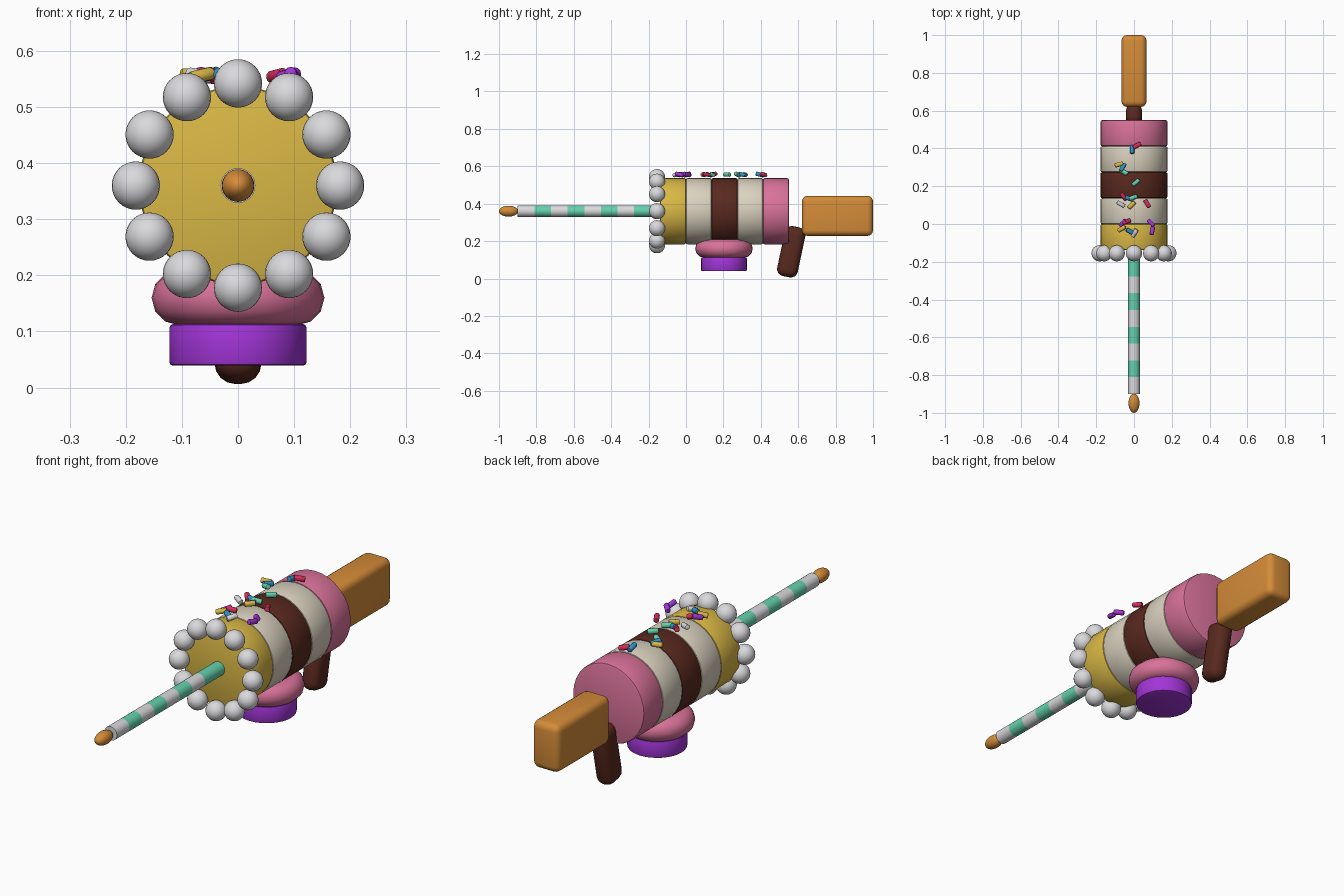
import bpy, math, random
from mathutils import Vector

cube = bpy.data.objects.get("Cube")
if cube:
    bpy.data.objects.remove(cube, do_unlink=True)

random.seed(4)
AXIS_Z = 0.36
ALONG_Y = (math.pi / 2, 0, 0)


def material(name, *rgb):
    m = bpy.data.materials.new(name)
    m.use_nodes = True
    m.diffuse_color = (*rgb, 1)
    m.node_tree.nodes["Principled BSDF"].inputs["Base Color"].default_value = (*rgb, 1)
    return m


yellow = material("yellow sponge", .70, .48, .06)
cream = material("cream", .70, .64, .52)
brown = material("chocolate", .10, .022, .013)
pink = material("pink icing", .70, .17, .32)
white = material("white", .70, .70, .72)
teal = material("mint", .13, .64, .42)
orange = material("orange biscuit", .66, .26, .04)
purple = material("purple", .36, .035, .68)
red = material("red", .65, .025, .10)
blue = material("blue", .03, .30, .60)


def finish(name, mat, bevel=0, segments=3):
    """Name, colour, bevel and smooth the active object."""
    ob = bpy.context.object
    ob.name = name
    ob.data.materials.append(mat)
    bpy.ops.object.transform_apply(location=False, rotation=False, scale=True)
    if bevel:
        mod = ob.modifiers.new("bevel", 'BEVEL')
        mod.width = bevel
        mod.segments = segments
        bpy.ops.object.modifier_apply(modifier=mod.name)
    bpy.ops.object.shade_smooth_by_angle(angle=math.radians(35))
    return ob


def cylinder(name, mat, radius, depth, loc, rot=(0, 0, 0), bevel=0, sides=32):
    bpy.ops.mesh.primitive_cylinder_add(vertices=sides, radius=radius, depth=depth,
                                        location=loc, rotation=rot)
    return finish(name, mat, bevel, 2)


def ball(name, mat, size, loc):
    bpy.ops.mesh.primitive_uv_sphere_add(segments=24, ring_count=16, location=loc)
    bpy.context.object.scale = size
    return finish(name, mat)


def box(name, mat, size, loc, bevel, tilt=0):
    bpy.ops.mesh.primitive_cube_add(size=1, location=loc, rotation=(tilt, 0, 0))
    bpy.context.object.scale = size
    return finish(name, mat, bevel, 4)


# Cake barrel: five layers along y
layer = 0.1375
for i, mat in enumerate((yellow, cream, brown, cream, pink)):
    cylinder(f"cake_layer_{i + 1}", mat, 0.177, layer,
             (0, -0.138 + layer * (i + 0.5), AXIS_Z), ALONG_Y, 0.008)

# Ring of icing beads around the muzzle
for i in range(12):
    a = math.tau * i / 12
    ball(f"icing_bead_{i + 1}", white, (.043, .043, .043),
         (.182 * math.sin(a), -.155, AXIS_Z + .182 * math.cos(a)))

# Striped candle and its flame
stripe = 0.089
for i in range(8):
    start = -0.9 + stripe * i
    end = start + stripe if i < 7 else -0.12
    cylinder(f"candle_stripe_{i + 1}", teal if i % 2 else white, .031, end - start,
             (0, (start + end) / 2, AXIS_Z), ALONG_Y, sides=24)
ball("candle_flame", orange, (.029, .051, .029), (0, -.949, AXIS_Z))

# Ring doughnut and round magazine underneath
bpy.ops.mesh.primitive_torus_add(major_segments=32, minor_segments=12, major_radius=.105,
                                 minor_radius=.049, location=(0, .203, .16))
finish("doughnut_ring", pink)
cylinder("magazine_drum", purple, .122, .074, (0, .203, .076), bevel=.006)

# Chocolate grip and biscuit stock
box("grip", brown, (.084, .112, .272), (0, .563, .143), .038, math.radians(-12))
box("stock", orange, (.132, .38, .214), (0, .81, .335), .03)

# Sprinkles on top: colour, x, y, heading in degrees
sprinkles = (
    (red, .015, .415, 30), (blue, -.01, .395, 90),
    (gold := yellow, -.08, .315, 15), (blue, -.06, .30, 60), (teal, -.053, .275, 150),
    (teal, .01, .22, 40),
    (red, -.055, .145, 130), (blue, -.025, .135, 160), (white, -.07, .105, 150),
    (teal, -.005, .14, 20), (gold, -.012, .10, 45), (red, .07, .108, 120),
    (purple, .09, .005, 135), (purple, .097, -.035, 80),
    (red, -.04, .012, 20), (purple, -.06, .005, 50), (gold, -.065, -.025, 30),
    (blue, -.02, -.04, 150), (white, .003, -.048, 60),
)
for i, (mat, x, y, heading) in enumerate(sprinkles):
    h = math.radians(heading)
    direction = Vector((math.cos(h), math.sin(h), random.uniform(-.3, .3)))
    turn = direction.to_track_quat('Z', 'Y').to_euler()
    cylinder(f"sprinkle_{i + 1}", mat, .0115, .046, (x, y, .556), turn, .004, 12)
